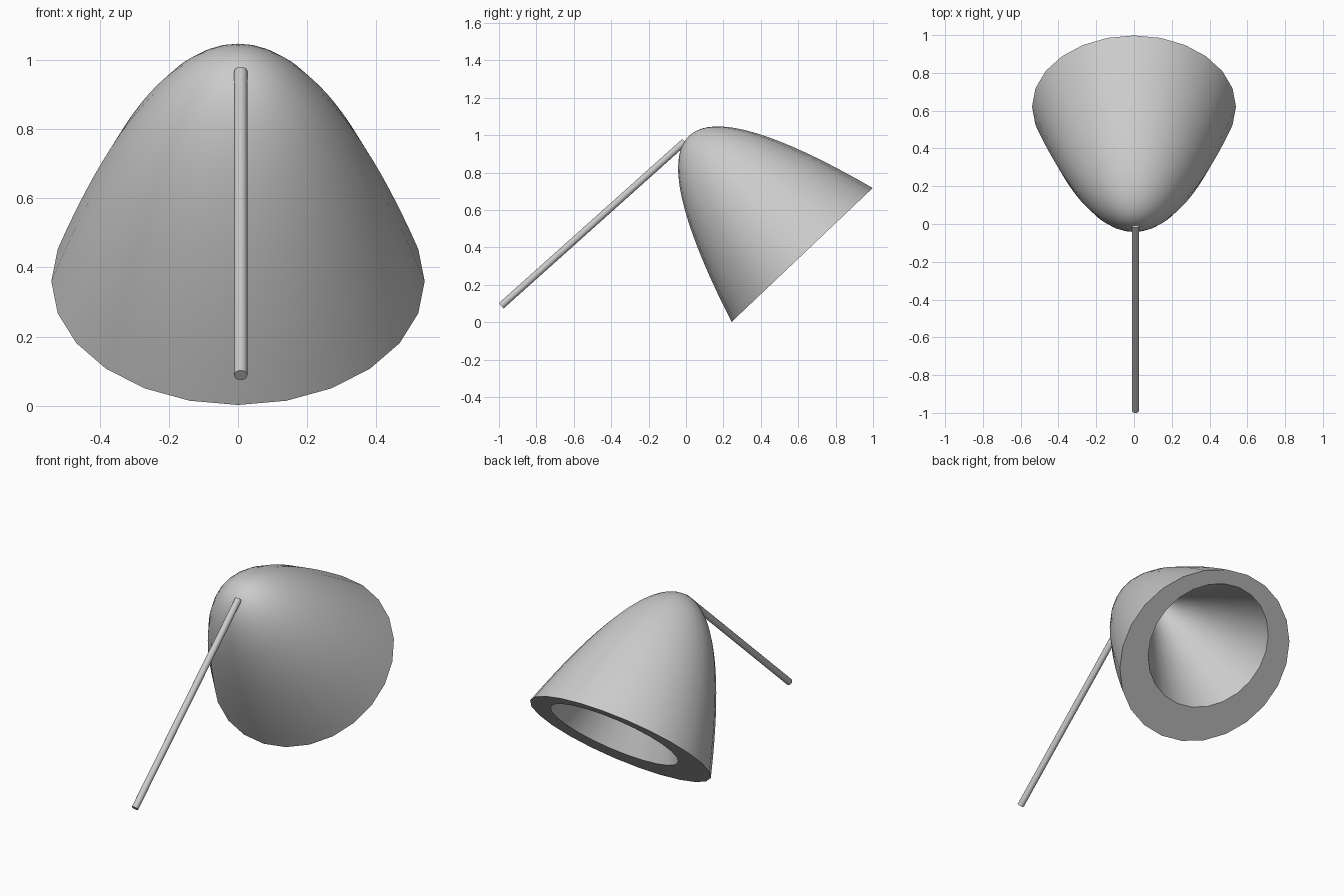
import bpy, bmesh, math
from mathutils import Vector

default = bpy.data.objects.get("Cube")
if default:
    bpy.data.objects.remove(default, do_unlink=True)

grey = bpy.data.materials.new("plain grey")
grey.use_nodes = True
colour = (0.6, 0.6, 0.6, 1)
grey.diffuse_color = colour
grey.node_tree.nodes["Principled BSDF"].inputs["Base Color"].default_value = colour


def finish(bm, name):
    """Turn a bmesh into a smooth-shaded grey object with sharp rims."""
    bmesh.ops.recalc_face_normals(bm, faces=bm.faces)
    mesh = bpy.data.meshes.new(name)
    bm.to_mesh(mesh)
    bm.free()
    mesh.materials.append(grey)
    obj = bpy.data.objects.new(name, mesh)
    bpy.context.collection.objects.link(obj)
    bpy.ops.object.select_all(action='DESELECT')
    obj.select_set(True)
    bpy.context.view_layer.objects.active = obj
    bpy.ops.object.shade_smooth_by_angle(angle=math.radians(35))
    return obj


SIDES = 24
HEIGHT = 0.878


def ring(bm, cx, cy, z, rx, ry):
    steps = [math.tau * i / SIDES for i in range(SIDES)]
    return [bm.verts.new((cx + rx * math.cos(a), cy + ry * math.sin(a), z)) for a in steps]


def bridge(bm, a, b):
    for i in range(SIDES):
        j = (i + 1) % SIDES
        bm.faces.new((a[i], a[j], b[j], b[i]))


def cap(bm, loop, tip):
    tip = bm.verts.new(tip)
    for i in range(SIDES):
        bm.faces.new((loop[i], loop[(i + 1) % SIDES], tip))


# Shade: parabolic shell, flat rim, off-centre conical hollow
bm = bmesh.new()
rings = 20
outer = []
for k in range(rings, 0, -1):
    s = k / rings
    outer.append(ring(bm, 0, 0, HEIGHT * (1 - s * s), 0.54 * s, 0.52 * s))
for a, b in zip(outer, outer[1:]):
    bridge(bm, a, b)
cap(bm, outer[-1], (0, 0, HEIGHT))

depth = 0.75
inner = [ring(bm, 0.01, 0.06, depth * (1 - s), 0.38 * s, 0.375 * s)
         for s in (1, 0.75, 0.5, 0.25, 0.05)]
bridge(bm, outer[0], inner[0])
for a, b in zip(inner, inner[1:]):
    bridge(bm, a, b)
cap(bm, inner[-1], (0.01, 0.06, depth))

shade = finish(bm, "shade")
shade.rotation_euler.x = math.radians(43.5)
shade.location = (0, 0.621, 0.36)

# Rod: thin cylinder leaning against the crown of the shade
start, end = Vector((0.008, -0.988, 0.088)), Vector((0.008, -0.007, 0.966))
bm = bmesh.new()
bmesh.ops.create_cone(bm, cap_ends=True, segments=SIDES, radius1=0.019,
                      radius2=0.019, depth=(end - start).length)
rod = finish(bm, "rod")
rod.rotation_euler = (end - start).to_track_quat('Z', 'Y').to_euler()
rod.location = (start + end) / 2
